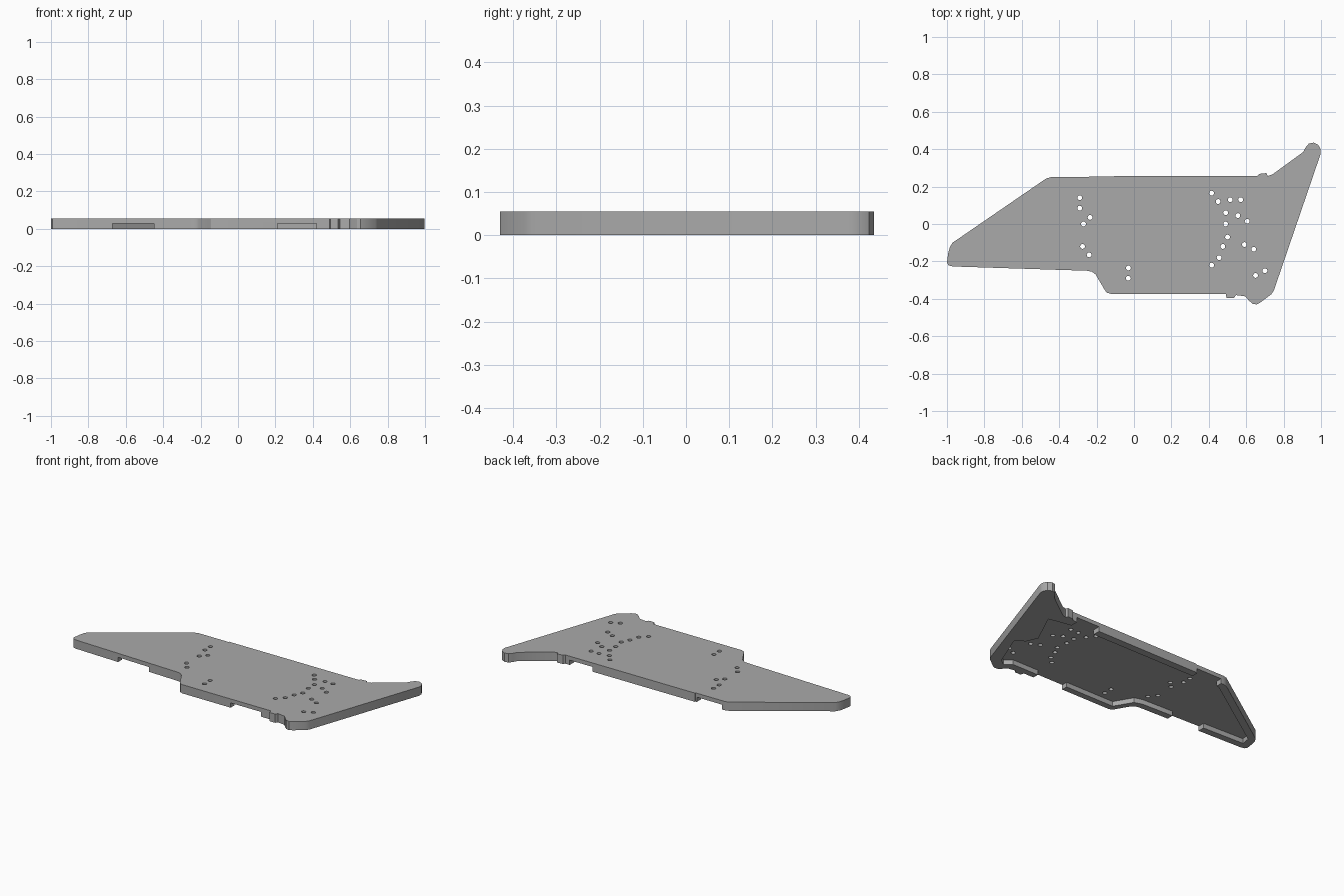
import bpy
import bmesh

HEIGHT = 0.055
FLOOR = 0.03        # height of the recessed underside
HOLE_RADIUS = 0.013

default_cube = bpy.data.objects.get("Cube")
if default_cube:
    bpy.data.objects.remove(default_cube, do_unlink=True)


def make_material(name, color):
    material = bpy.data.materials.new(name)
    material.use_nodes = True
    material.diffuse_color = color
    material.node_tree.nodes["Principled BSDF"].inputs["Base Color"].default_value = color
    return material


def add_prism(bm, points, bottom, top):
    """Extrude a counter-clockwise outline between two heights."""
    face = bm.faces.new([bm.verts.new((x, y, bottom)) for x, y in points])
    extruded = bmesh.ops.extrude_face_region(bm, geom=[face], use_keep_orig=True)
    for item in extruded["geom"]:
        if isinstance(item, bmesh.types.BMVert):
            item.co.z = top


def finish_object(name, bm):
    bmesh.ops.recalc_face_normals(bm, faces=bm.faces)
    mesh = bpy.data.meshes.new(name)
    bm.to_mesh(mesh)
    bm.free()
    obj = bpy.data.objects.new(name, mesh)
    bpy.context.collection.objects.link(obj)
    return obj


def carve(target, cutter):
    """Apply a boolean difference, then discard the cutter."""
    cutter.hide_render = True
    modifier = target.modifiers.new(cutter.name, "BOOLEAN")
    modifier.operation = "DIFFERENCE"
    modifier.solver = "EXACT"
    modifier.object = cutter
    bpy.ops.object.select_all(action="DESELECT")
    bpy.context.view_layer.objects.active = target
    target.select_set(True)
    bpy.ops.object.modifier_apply(modifier=modifier.name)
    bpy.data.objects.remove(cutter, do_unlink=True)


# Plate outline, starting at the pointed end and running along the front
outline = [
    (-1, -.205), (-.993, -.22), (-.97, -.227), (-.25, -.25), (-.225, -.255), (-.205, -.27),
    (-.155, -.355), (-.145, -.367), (-.125, -.373),
    (.49, -.373), (.495, -.395), (.535, -.395), (.545, -.38), (.595, -.387),
    (.615, -.41), (.635, -.427), (.655, -.43), (.675, -.42),
    (.735, -.375), (.748, -.355), (.998, .375), (.998, .4), (.985, .423),
    (.96, .435), (.935, .43), (.918, .41), (.905, .385),
    (.74, .265), (.715, .257), (.708, .272), (.67, .268), (.66, .257),
    (-.24, .255), (-.24, .25), (-.445, .25), (-.47, .243),
    (-.97, -.1), (-.985, -.125), (-.993, -.155),
]
bm = bmesh.new()
add_prism(bm, outline, 0, HEIGHT)
plate = finish_object("base_plate", bm)

# Shallow pocket in the underside, leaving a rim all round
pocket = [
    (-.95, -.185), (-.24, -.21), (-.19, -.225), (-.125, -.335),
    (.6, -.335), (.64, -.37), (.68, -.34), (.765, -.13),
    (.71, -.09), (.68, -.02), (.775, .18), (.62, .21),
    (-.44, .21), (-.94, -.13),
]
bm = bmesh.new()
add_prism(bm, pocket, -FLOOR, FLOOR)
carve(plate, finish_object("pocket_cutter", bm))

# Gaps in the front and back rims, each as left end, right end, near and far side
rim_gaps = {
    "front_right_gap": (-.67, -.45, -.3, -.18),
    "front_left_gap": (.21, .42, -.45, -.32),
    "back_right_gap": (-.425, -.25, .2, .3),
    "back_left_gap": (.47, .63, .19, .3),
}
for name, (left, right, near, far) in rim_gaps.items():
    bm = bmesh.new()
    add_prism(bm, [(left, near), (right, near), (right, far), (left, far)], -FLOOR, FLOOR)
    carve(plate, finish_object(name, bm))

# Small round holes through the plate
holes = [
    (-.29, .14), (-.29, .085), (-.235, .035), (-.27, 0), (-.275, -.12), (-.24, -.165),
    (-.03, -.235), (-.03, -.29),
    (.415, .165), (.45, .12), (.515, .13), (.57, .13), (.49, .06), (.555, .045),
    (.605, .015), (.49, 0), (.5, -.07), (.475, -.12), (.455, -.18), (.415, -.22),
    (.59, -.11), (.64, -.135), (.65, -.275), (.7, -.25),
]
bm = bmesh.new()
for x, y in holes:
    drilled = bmesh.ops.create_cone(
        bm, cap_ends=True, segments=16, radius1=HOLE_RADIUS, radius2=HOLE_RADIUS, depth=1)
    bmesh.ops.translate(bm, verts=drilled["verts"], vec=(x, y, 0))
carve(plate, finish_object("hole_cutter", bm))

# One plain grey, with smooth shading on the rounded corners
plate.data.materials.clear()
plate.data.materials.append(make_material("plain_grey", (0.4, 0.4, 0.4, 1)))
bpy.ops.object.select_all(action="DESELECT")
plate.select_set(True)
bpy.context.view_layer.objects.active = plate
bpy.ops.object.shade_smooth_by_angle()
